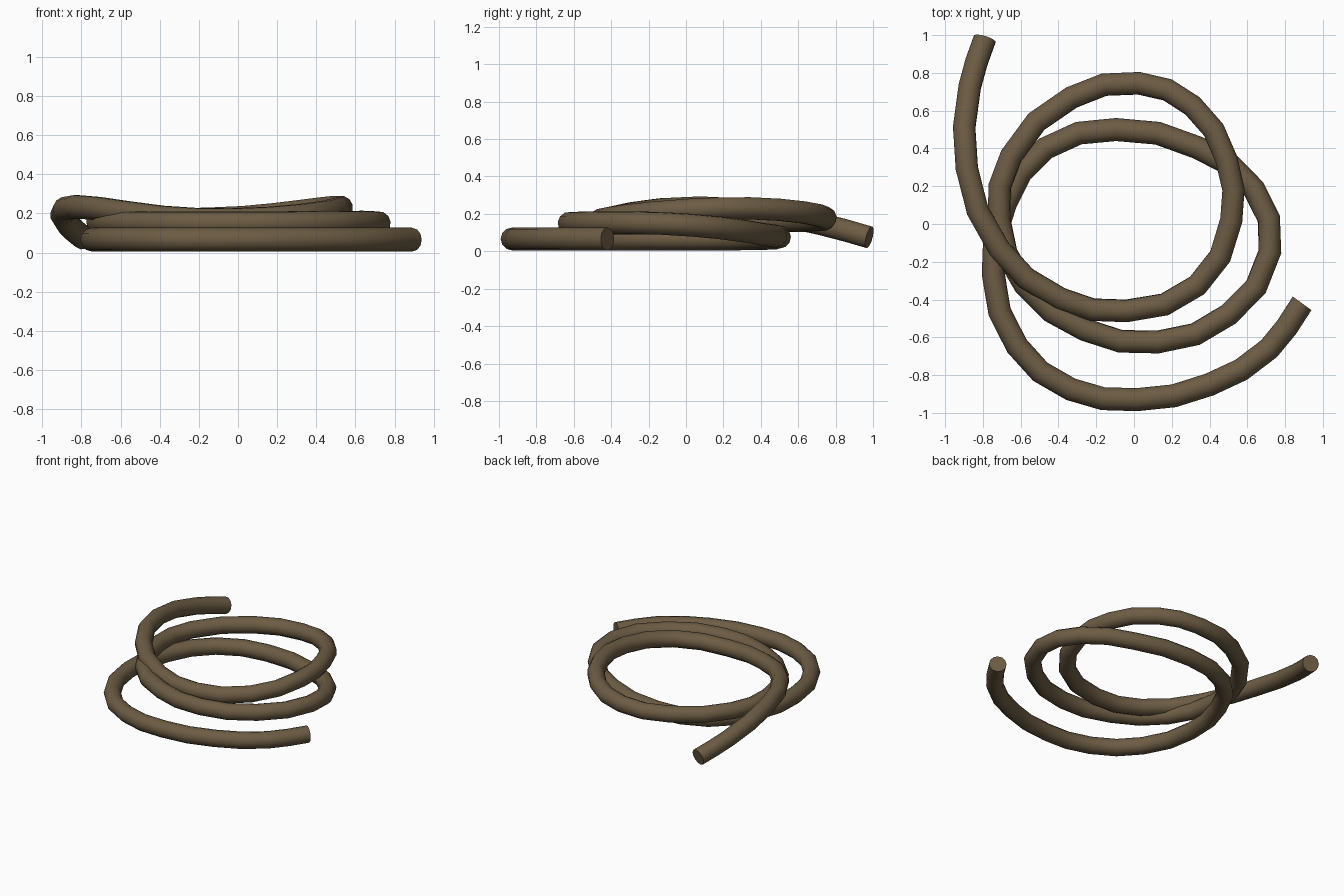
import bpy

if "Cube" in bpy.data.objects:
    bpy.data.objects.remove(bpy.data.objects["Cube"])

# Centre line of the rope, from the low loose end up through the coils
PATH = [
    # outer bottom sweep
    (.89, -.42, .066), (.715, -.66, .066), (.40, -.85, .066), (.015, -.93, .066),
    (-.335, -.875, .066), (-.62, -.645, .066), (-.745, -.265, .066),
    # middle coil
    (-.68, .11, .066), (-.47, .40, .068), (-.095, .50, .076), (.335, .405, .092),
    (.635, .185, .125), (.72, -.145, .15), (.5, -.48, .152), (.125, -.625, .15),
    (-.26, -.56, .15), (-.58, -.32, .15),
    # top coil
    (-.715, .03, .155), (-.65, .36, .16), (-.33, .67, .166), (.025, .745, .178),
    (.31, .625, .208), (.49, .34, .23), (.515, .02, .222), (.335, -.325, .19),
    (-.04, -.46, .166), (-.39, -.395, .18),
    # upper loose end dropping back down
    (-.715, -.13, .225), (-.885, .295, .224), (-.87, .725, .145), (-.79, .98, .075),
]

curve = bpy.data.curves.new("rope", 'CURVE')
curve.dimensions = '3D'
curve.resolution_u = 2          # keeps the visible bends along the rope
curve.bevel_depth = 0.061
curve.bevel_resolution = 4
curve.use_fill_caps = True
spline = curve.splines.new('BEZIER')
spline.bezier_points.add(len(PATH) - 1)
for point, co in zip(spline.bezier_points, PATH):
    point.co = co
    point.handle_left_type = point.handle_right_type = 'AUTO'

rope = bpy.data.objects.new("rope", curve)
bpy.context.collection.objects.link(rope)

# Brown rope colour
brown = bpy.data.materials.new("rope brown")
brown.diffuse_color = (0.15, 0.107, 0.058, 1)
brown.use_nodes = True
brown.node_tree.nodes["Principled BSDF"].inputs["Base Color"].default_value = brown.diffuse_color
curve.materials.append(brown)

# Turn into a mesh with smooth sides and sharp end caps
bpy.context.view_layer.objects.active = rope
rope.select_set(True)
bpy.ops.object.convert(target='MESH')
bpy.ops.object.shade_smooth_by_angle(angle=0.8)
